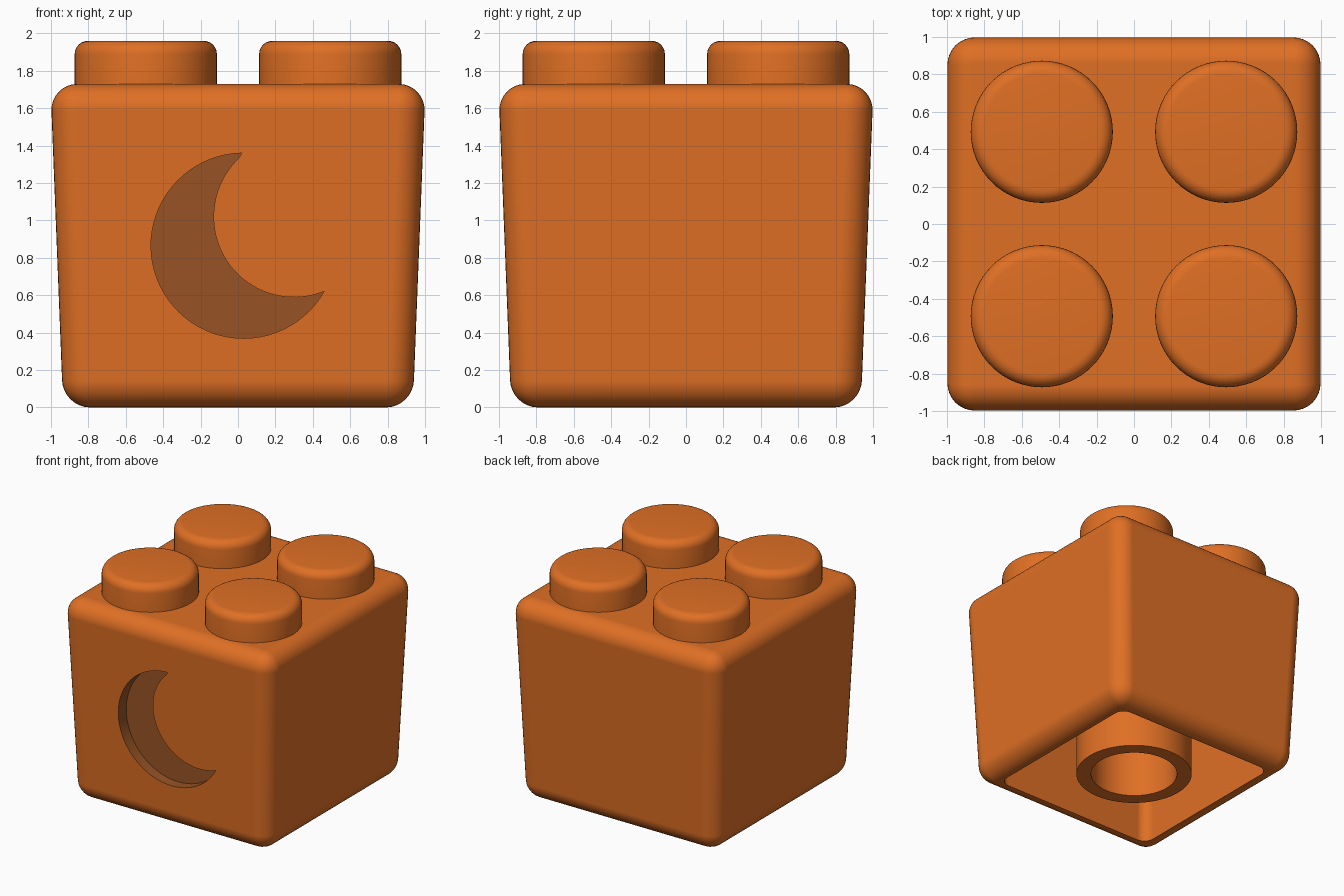
import bpy, bmesh
from math import atan2, cos, hypot, pi, sin, tau
from mathutils import Vector

if "Cube" in bpy.data.objects:
    bpy.data.objects.remove(bpy.data.objects["Cube"])


def material(name, rgb):
    m = bpy.data.materials.new(name)
    m.use_nodes = True
    m.diffuse_color = (*rgb, 1)
    m.node_tree.nodes["Principled BSDF"].inputs["Base Color"].default_value = (*rgb, 1)
    return m


ORANGE = material("orange plastic", (0.74, 0.16, 0.018))
BROWN = material("brown recess", (0.31, 0.088, 0.019))


def finish(name, bm, mat):
    bmesh.ops.recalc_face_normals(bm, faces=bm.faces)
    mesh = bpy.data.meshes.new(name)
    bm.to_mesh(mesh)
    bm.free()
    mesh.materials.append(mat)
    obj = bpy.data.objects.new(name, mesh)
    bpy.context.collection.objects.link(obj)
    return obj


def activate(obj):
    bpy.ops.object.select_all(action='DESELECT')
    obj.select_set(True)
    bpy.context.view_layer.objects.active = obj


def smooth(obj):
    activate(obj)
    bpy.ops.object.shade_smooth_by_angle(angle=0.6)


def tapered_box(name, low, high, z0, z1, radius, segments, upright_only=False):
    """Square box, wider at the top, with rounded edges."""
    bm = bmesh.new()
    bmesh.ops.create_cube(bm, size=2)
    for v in bm.verts:
        half, z = (high, z1) if v.co.z > 0 else (low, z0)
        v.co = Vector((v.co.x * half, v.co.y * half, z))
    edges = [e for e in bm.edges if not upright_only
             or abs(e.verts[0].co.z - e.verts[1].co.z) > 0.1]
    bmesh.ops.bevel(bm, geom=edges, offset=radius, offset_type='OFFSET',
                    segments=segments, profile=0.5, affect='EDGES')
    return finish(name, bm, ORANGE)


def lathe(name, profile, location, steps=64):
    """Spin a radius/height profile about the vertical axis."""
    bm = bmesh.new()
    verts = [bm.verts.new((r, 0, z)) for r, z in profile]
    edges = [bm.edges.new(pair) for pair in zip(verts, verts[1:])]
    bmesh.ops.spin(bm, geom=verts + edges, cent=(0, 0, 0), axis=(0, 0, 1),
                   angle=tau, steps=steps)
    bmesh.ops.remove_doubles(bm, verts=bm.verts, dist=0.0001)
    obj = finish(name, bm, ORANGE)
    obj.location = location
    smooth(obj)
    return obj


def arc(centre, start, end, steps):
    """Points from start to end (end left out), taking the left-hand way round."""
    cx, cz = centre
    r = hypot(start[0] - cx, start[1] - cz)
    a = atan2(start[1] - cz, start[0] - cx) % tau
    b = atan2(end[1] - cz, end[0] - cx) % tau
    return [(cx + r * cos(a + (b - a) * i / steps),
             cz + r * sin(a + (b - a) * i / steps)) for i in range(steps)]


def crescent_cutter(tip_a, tip_b, y0, y1):
    outline = arc((0.03, 0.865), tip_a, tip_b, 48) + arc((0.3, 1.02), tip_b, tip_a, 40)
    bm = bmesh.new()
    face = bm.faces.new([bm.verts.new((x, y0, z)) for x, z in outline])
    new = bmesh.ops.extrude_face_region(bm, geom=[face])["geom"]
    bmesh.ops.translate(bm, vec=(0, y1 - y0, 0),
                        verts=[g for g in new if isinstance(g, bmesh.types.BMVert)])
    return finish("crescent_cutter", bm, BROWN)


# Hollow block with a crescent recess in its front
CEILING = 1.57
block = tapered_box("block", 0.935, 1.003, 0, 1.73, 0.145, 8)
cavity = tapered_box("cavity_cutter", 0.776, 0.84, -0.02, CEILING, 0.09, 6, True)
crescent = crescent_cutter((0.02, 1.36), (0.46, 0.62), -1.2, -0.86)
activate(block)
for cutter in (cavity, crescent):
    cutter.hide_render = True
    mod = block.modifiers.new("cut", 'BOOLEAN')
    mod.operation = 'DIFFERENCE'
    mod.solver = 'EXACT'
    mod.material_mode = 'TRANSFER'
    mod.object = cutter
    bpy.ops.object.modifier_apply(modifier=mod.name)
for cutter in (cavity, crescent):
    bpy.data.objects.remove(cutter)
smooth(block)
normals = block.modifiers.new("even_shading", 'WEIGHTED_NORMAL')
normals.keep_sharp = True

# Four studs with rounded rims
R, TOP, ROUND = 0.38, 0.26, 0.07
rim = [(R - ROUND + ROUND * cos(t * pi / 12), TOP - ROUND + ROUND * sin(t * pi / 12))
       for t in range(7)]
for side, x in (("right", -0.493), ("left", 0.493)):
    for end, y in (("front", -0.493), ("back", 0.493)):
        lathe(f"stud_{end}_{side}", [(R, 0)] + rim + [(0, TOP)], (x, y, 1.7))

# Open tube under the ceiling
lathe("inner_tube", [(0.47, CEILING), (0.47, 0.02), (0.35, 0.02), (0.35, CEILING)],
      (0, 0, 0))
